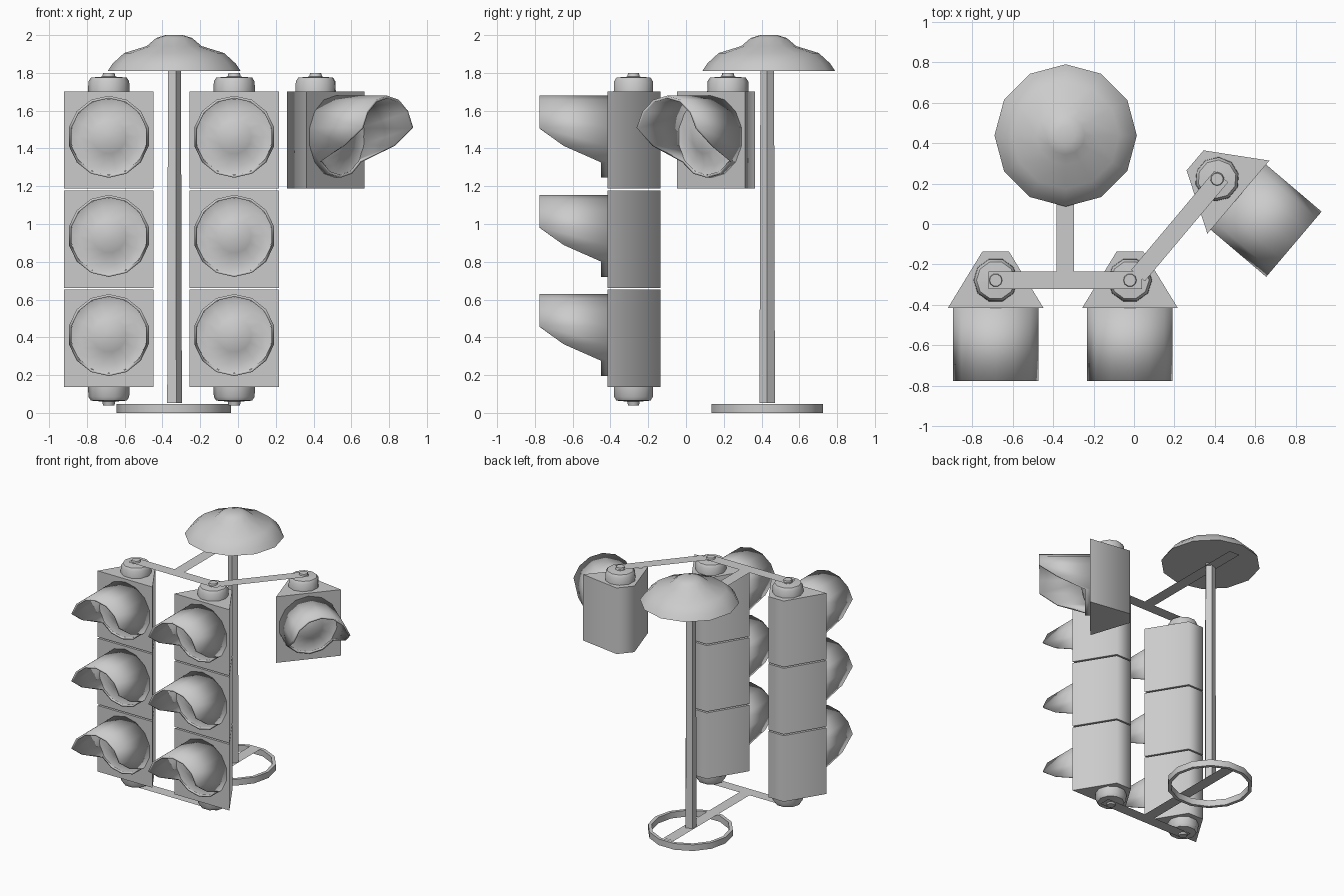
import bpy, bmesh, math
from mathutils import Matrix, Vector

if "Cube" in bpy.data.objects:
    bpy.data.objects.remove(bpy.data.objects["Cube"])


def add(name, bm, mat=Matrix(), smooth=None):
    bmesh.ops.recalc_face_normals(bm, faces=bm.faces)
    bm.transform(mat)
    me = bpy.data.meshes.new(name)
    bm.to_mesh(me)
    bm.free()
    ob = bpy.data.objects.new(name, me)
    bpy.context.collection.objects.link(ob)
    if smooth:
        bpy.ops.object.select_all(action='DESELECT')
        ob.select_set(True)
        bpy.context.view_layer.objects.active = ob
        bpy.ops.object.shade_smooth_by_angle(angle=math.radians(smooth))
    return ob


def lathe(name, profile, mat, n=10, smooth=50, cap=True):
    """Revolve (radius, height) points about z; ends are closed when cap is set."""
    bm = bmesh.new()
    rings = []
    for r, h in profile:
        rings.append([bm.verts.new((r * math.cos(2 * math.pi * i / n),
                                    r * math.sin(2 * math.pi * i / n), h)) for i in range(n)])
    for a, b in zip(rings, rings[1:]):
        for i in range(n):
            bm.faces.new((a[i], a[(i + 1) % n], b[(i + 1) % n], b[i]))
    if cap:
        bm.faces.new(rings[0])
    bm.faces.new(rings[-1])
    return add(name, bm, mat, smooth)


def bar(name, p, q, z, width=0.088):
    """Flat strap between two plan points."""
    p, q = Vector(p), Vector(q)
    d = (q - p).normalized() * width / 2
    s = Vector((-d.y, d.x))
    bm = bmesh.new()
    bm.faces.new([bm.verts.new((v.x, v.y, z)) for v in (p + s, p - s, q - s, q + s)])
    return add(name, bm)


def housing(name, z0, z1, mat):
    """Tapered signal box, wide at the front."""
    bm = bmesh.new()
    plan = [(-0.237, -0.138), (0.237, -0.138), (0.065, 0.143), (-0.065, 0.143)]
    f = bm.faces.new([bm.verts.new((x, y, z0)) for x, y in plan])
    ext = bmesh.ops.extrude_face_region(bm, geom=[f])
    bmesh.ops.translate(bm, vec=(0, 0, z1 - z0),
                        verts=[g for g in ext['geom'] if isinstance(g, bmesh.types.BMVert)])
    if f.is_valid is False or len(bm.faces) < 6:
        bm.faces.new([v for v in bm.verts if v.co.z == z0])
    return add(name, bm, mat, 70)


def visor(name, z, mat, n=14, r=0.217):
    """Hood over a lens, cut away along the lower half."""
    bm = bmesh.new()
    back, front = [], []
    for i in range(n):
        a = 2 * math.pi * (i + 0.5) / n
        c, s = math.cos(a), math.sin(a)
        depth = min(0.36, max(0.035, 0.36 * (1 + 1.6 * s)))
        back.append(bm.verts.new((r * c, -0.138, z + r * s)))
        front.append(bm.verts.new((r * c, -0.138 - depth, z + r * s)))
    for i in range(n):
        j = (i + 1) % n
        bm.faces.new((back[i], back[j], front[j], front[i]))
    ob = add(name, bm, mat, 50)
    m = ob.modifiers.new("thickness", 'SOLIDIFY')
    m.thickness = 0.014
    m.offset = -1


def signal(name, x, y, angle, levels, bottom_cap):
    mat = Matrix.Translation((x, y, 0)) @ Matrix.Rotation(angle, 4, 'Z')
    for k in levels:
        z0 = 0.137 + 0.525 * k
        zc = z0 + 0.275
        housing(f"{name}_housing_{k}", z0, z0 + 0.515, mat)
        visor(f"{name}_visor_{k}", zc, mat)
        lathe(f"{name}_lens_{k}", [(0.206, 0.03), (0.155, 0.015), (0.09, 0.05), (0.02, 0.062)],
              mat @ Matrix.Translation((0, -0.138, zc)) @ Matrix.Rotation(math.pi / 2, 4, 'X'),
              14, 60, cap=False)
    cap = [(0.11, 0), (0.108, 0.055), (0.095, 0.075), (0.035, 0.08), (0.03, 0.1)]
    lathe(f"{name}_top_cap", cap, mat @ Matrix.Translation((0, 0, 1.70)))
    if bottom_cap:
        lathe(f"{name}_bottom_cap", cap,
              mat @ Matrix.Translation((0, 0, 0.14)) @ Matrix.Rotation(math.pi, 4, 'X'))


# Signal heads: two three-lamp columns and one angled single lamp
signal("left_signal", -0.684, -0.278, 0, (0, 1, 2), True)
signal("right_signal", -0.02, -0.278, 0, (0, 1, 2), True)
signal("side_signal", 0.411, 0.222, math.radians(49.7), (2,), False)

# Flat mounting straps, top and bottom
for tag, z in (("top", 1.788), ("bottom", 0.052)):
    bar(f"{tag}_cross_strap", (-0.72, -0.278), (0.04, -0.278), z)
    bar(f"{tag}_pole_strap", (-0.34, -0.234), (-0.34, 0.70), z)
bar("side_strap", (0.02, -0.255), (0.432, 0.235), 1.789)

# Pole and domed lamp shade
centre = Matrix.Translation((-0.34, 0.43, 0))
lathe("pole", [(0.043, 0.052), (0.038, 1.81)], centre, 5, 20)
lathe("dome", [(0.352, 1.81), (0.325, 1.85), (0.265, 1.905), (0.145, 1.942),
               (0.095, 1.985), (0.045, 2.0)],
      Matrix.Translation((-0.338, 0.438, 0)), 12, 50)

# Base ring
bm = bmesh.new()
n = 14
loops = []
for r, z in ((0.303, 0.0), (0.303, 0.048), (0.278, 0.048), (0.278, 0.0)):
    loops.append([bm.verts.new((r * math.cos(2 * math.pi * i / n),
                                r * math.sin(2 * math.pi * i / n), z)) for i in range(n)])
for k in range(4):
    a, b = loops[k], loops[(k + 1) % 4]
    for i in range(n):
        bm.faces.new((a[i], a[(i + 1) % n], b[(i + 1) % n], b[i]))
add("base_ring", bm, centre, 60)
